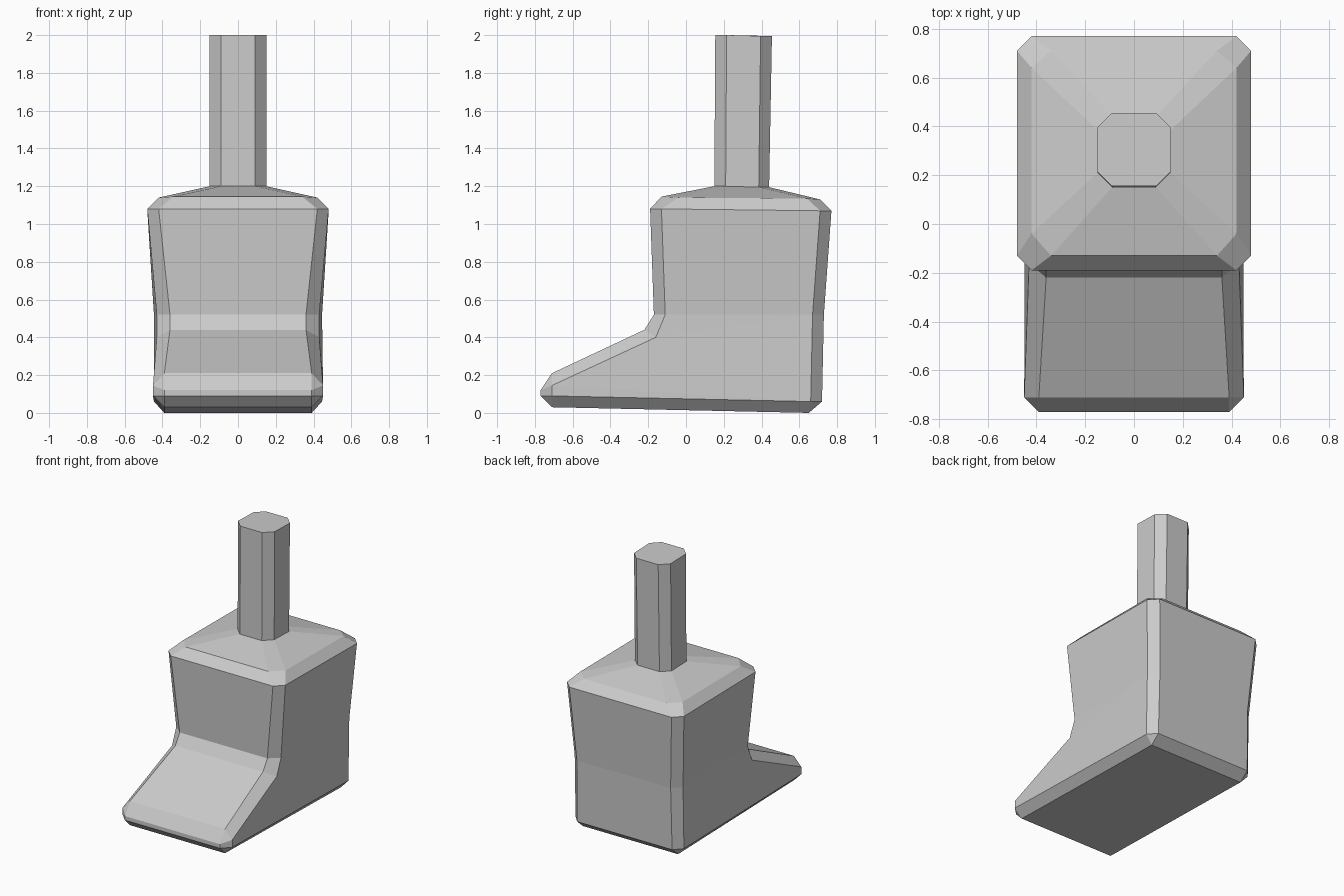
import bpy

cube = bpy.data.objects.get("Cube")
if cube:
    bpy.data.objects.remove(cube, do_unlink=True)

GREY = (0.6, 0.6, 0.6, 1)
grey = bpy.data.materials.new("plain grey")
grey.use_nodes = True
grey.diffuse_color = GREY
grey.node_tree.nodes["Principled BSDF"].inputs["Base Color"].default_value = GREY


def loft(name, rings, cap_bottom, cap_top):
    """Skin mirrored rings, each given as half an octagon from front to back."""
    verts, faces, index = [], [], {}

    def vert(p):
        if p not in index:
            index[p] = len(verts)
            verts.append(p)
        return index[p]

    def add(loop):
        loop = list(dict.fromkeys(loop))
        if len(loop) > 2:
            faces.append(loop)

    loops = [[vert(p) for p in half + [(-x, y, z) for x, y, z in reversed(half)]]
             for half in rings]
    for low, high in zip(loops, loops[1:]):
        n = len(low)
        for i in range(n):
            j = (i + 1) % n
            add([low[i], low[j], high[j], high[i]])
    if cap_bottom:
        add(loops[0][::-1])
    if cap_top:
        add(loops[-1])
    mesh = bpy.data.meshes.new(name)
    mesh.from_pydata(verts, [], faces)
    mesh.materials.append(grey)
    mesh.update()
    obj = bpy.data.objects.new(name, mesh)
    bpy.context.collection.objects.link(obj)
    return obj


# Each ring: front corner, side front, side back, back corner
sole_front, sole_back = (.39, -.71, .03), (.39, .65, 0)
toe_side = (.45, -.71, .145)
heel = [(.445, .66, .06), (.39, .72, .06)]
mid_back = [(.445, .67, .52), (.385, .73, .52)]
collar = [(.09, .15, 1.2), (.15, .21, 1.2), (.15, .385, 1.195), (.09, .44, 1.195)]

# Chamfered boot: sole, toe, instep, shaft and sloping shoulder
loft("boot_body", [
    [sole_front, sole_front, sole_back, sole_back],
    [(.39, -.77, .09), (.45, -.71, .09)] + heel,
    [(.39, -.77, .12), toe_side] + heel,
    [(.39, -.71, .21), toe_side] + heel,
    [(.36, -.22, .44), (.43, -.16, .40)] + mid_back,
    [(.36, -.17, .52), (.43, -.11, .52)] + mid_back,
    [(.42, -.19, 1.08), (.48, -.13, 1.08), (.48, .71, 1.07), (.42, .77, 1.07)],
    [(.34, -.13, 1.145), (.42, -.04, 1.14), (.42, .64, 1.135), (.34, .71, 1.13)],
    collar,
], True, False)

# Eight-sided post rising from the shoulder
loft("ankle_post", [
    collar,
    [(.09, .155, 2), (.15, .215, 2), (.15, .395, 1.995), (.09, .455, 1.995)],
], False, True)
